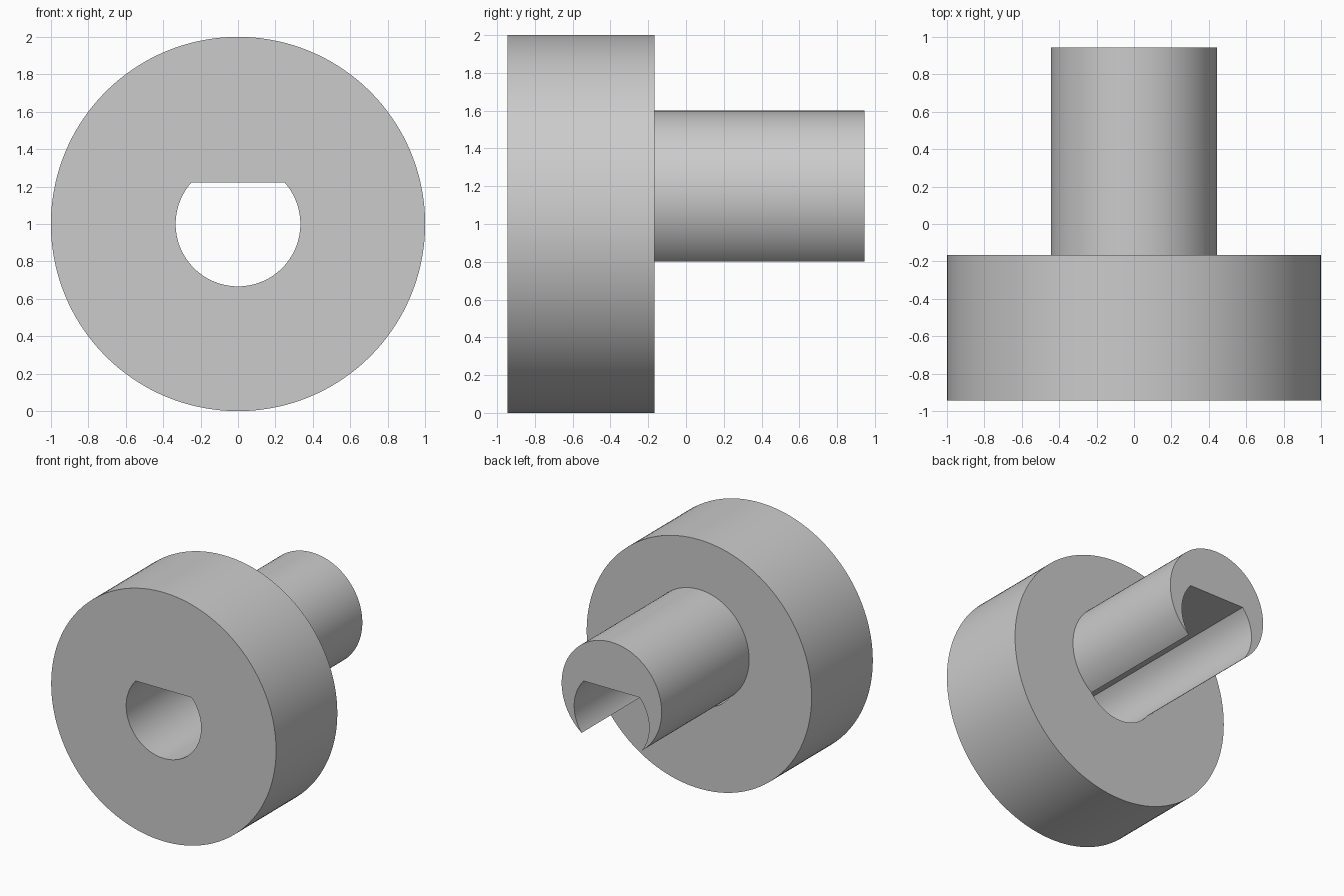
import bpy
import bmesh
from math import asin, cos, sin, pi

if "Cube" in bpy.data.objects:
    bpy.data.objects.remove(bpy.data.objects["Cube"])

UNIT = 1 / 9
FRONT, STEP, BACK = -8.5 * UNIT, -1.5 * UNIT, 8.5 * UNIT
AXIS_Z = 1.0

grey = bpy.data.materials.new("plain grey")
grey.use_nodes = True
grey.diffuse_color = (0.6, 0.6, 0.6, 1)
grey.node_tree.nodes["Principled BSDF"].inputs["Base Color"].default_value = (0.6, 0.6, 0.6, 1)


def arc(radius, start, end, count, z):
    """Points on an arc in the XZ plane."""
    return [(radius * cos(start + (end - start) * i / count),
             z + radius * sin(start + (end - start) * i / count)) for i in range(count + 1)]


def extrude(name, profile, y0, y1):
    """Solid made by pushing an XZ profile along y."""
    bm = bmesh.new()
    face = bm.faces.new([bm.verts.new((x, y0, z)) for x, z in profile])
    moved = bmesh.ops.extrude_face_region(bm, geom=[face])["geom"]
    bmesh.ops.translate(bm, vec=(0, y1 - y0, 0),
                        verts=[v for v in moved if isinstance(v, bmesh.types.BMVert)])
    bmesh.ops.recalc_face_normals(bm, faces=bm.faces)
    mesh = bpy.data.meshes.new(name)
    bm.to_mesh(mesh)
    bm.free()
    mesh.materials.append(grey)
    obj = bpy.data.objects.new(name, mesh)
    bpy.context.collection.objects.link(obj)
    return obj


def combine(target, other, operation):
    """Apply a boolean and remove the helper."""
    mod = target.modifiers.new(operation.lower(), 'BOOLEAN')
    mod.operation, mod.solver, mod.object = operation, 'EXACT', other
    bpy.ops.object.select_all(action='DESELECT')
    target.select_set(True)
    bpy.context.view_layer.objects.active = target
    bpy.ops.object.modifier_apply(modifier=mod.name)
    bpy.data.objects.remove(other)


# Wide disc at the front with a raised, off-centre shaft behind
hub = extrude("flanged_hub", arc(9 * UNIT, 0, 2 * pi, 144, AXIS_Z)[:-1], FRONT, STEP)
shaft = extrude("shaft", arc(4 * UNIT, 0, 2 * pi, 96, AXIS_Z + 1.4 * UNIT)[:-1], STEP - UNIT, BACK)
combine(hub, shaft, 'UNION')

# D-shaped bore, flat on top, which breaks through the underside of the shaft
flat = asin(2 / 3)
bore = extrude("bore_cutter", arc(3 * UNIT, pi - flat, 2 * pi + flat, 80, AXIS_Z),
               FRONT - UNIT, BACK + UNIT)
bore.hide_render = True
combine(hub, bore, 'DIFFERENCE')

bpy.ops.object.shade_smooth_by_angle(angle=pi / 6)
